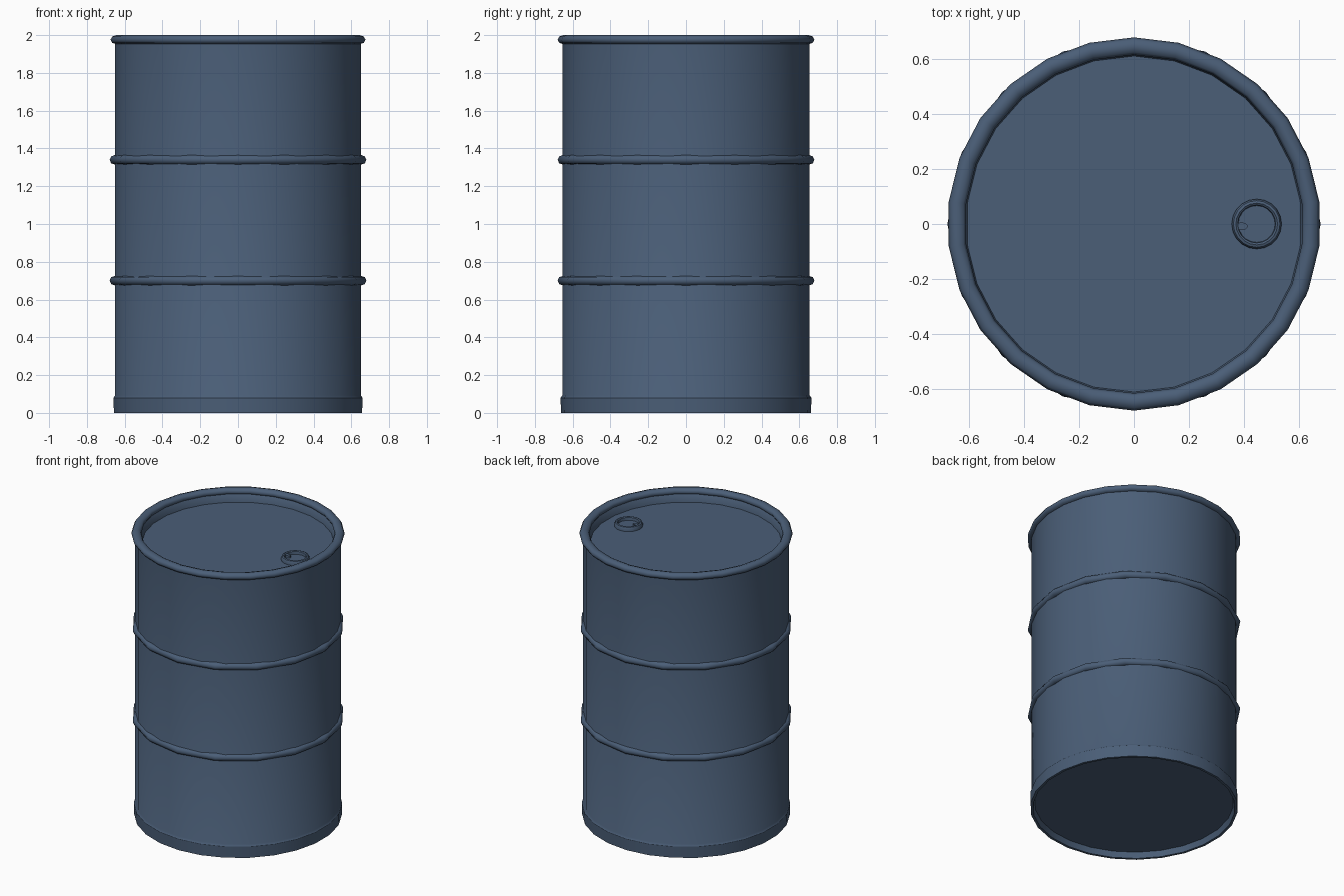
import bpy, bmesh, math

if "Cube" in bpy.data.objects:
    bpy.data.objects.remove(bpy.data.objects["Cube"])

# One painted-steel colour for everything
paint = bpy.data.materials.new("blue_grey_paint")
paint.diffuse_color = (0.069, 0.112, 0.185, 1)
paint.use_nodes = True
paint.node_tree.nodes["Principled BSDF"].inputs["Base Color"].default_value = paint.diffuse_color


def lathe(name, profile, sides, centre=(0, 0, 0), closed=False, angle=35):
    """Spin a list of (radius, height) points round the z axis."""
    bm = bmesh.new()
    rings = []
    for r, z in profile:
        if r == 0:
            rings.append([bm.verts.new((0, 0, z))] * sides)
        else:
            ring = []
            for i in range(sides):
                a = math.pi / 2 + i * math.tau / sides
                ring.append(bm.verts.new((r * math.cos(a), r * math.sin(a), z)))
            rings.append(ring)
    pairs = list(zip(rings, rings[1:]))
    if closed:
        pairs.append((rings[-1], rings[0]))
    for low, high in pairs:
        for i in range(sides):
            j = (i + 1) % sides
            corners = dict.fromkeys((low[i], low[j], high[j], high[i]))
            bm.faces.new(list(corners))
    bmesh.ops.recalc_face_normals(bm, faces=bm.faces)
    mesh = bpy.data.meshes.new(name)
    bm.to_mesh(mesh)
    bm.free()
    mesh.materials.append(paint)
    obj = bpy.data.objects.new(name, mesh)
    obj.location = centre
    bpy.context.collection.objects.link(obj)
    bpy.ops.object.select_all(action='DESELECT')
    obj.select_set(True)
    bpy.context.view_layer.objects.active = obj
    bpy.ops.object.shade_smooth_by_angle(angle=math.radians(angle))
    return obj


def tube_profile(radius, z, half_width, half_height, points=8):
    """Oval cross-section for a ring."""
    return [(radius + half_width * math.cos(k * math.tau / points),
             z + half_height * math.sin(k * math.tau / points))
            for k in range(points)]


# Drum shell: recessed base, foot band, wall, recessed lid
LID = 1.91
lathe("drum_body", [
    (0, 0.04), (0.635, 0.04), (0.645, 0), (0.662, 0),
    (0.664, 0.08), (0.655, 0.093), (0.655, 1.96), (0.64, 1.98),
    (0.622, 1.96), (0.612, LID), (0, LID)], 26)

# Rolled top rim
lathe("top_rim", tube_profile(0.648, 1.976, 0.032, 0.024), 26, closed=True, angle=60)

# Two rolling hoops round the wall
for label, z in (("lower", 0.70), ("upper", 1.34)):
    lathe(label + "_hoop", tube_profile(0.65, z, 0.03, 0.026), 16, closed=True, angle=60)

# Filler cap: raised collar with a sunken plug
BUNG_X = 0.447
lathe("filler_cap", [
    (0.091, -0.005), (0.091, 0.015), (0.085, 0.027), (0.076, 0.03),
    (0.069, 0.025), (0.067, 0.006), (0, 0.006)], 20, (BUNG_X, 0, LID))

# Small pull tab inside the collar
tab = lathe("cap_tab", [(0, 0), (0.014, 0), (0.014, 0.018), (0, 0.018)], 10,
            (BUNG_X - 0.055, -0.008, LID + 0.005))
tab.scale = (1.6, 1, 1)
